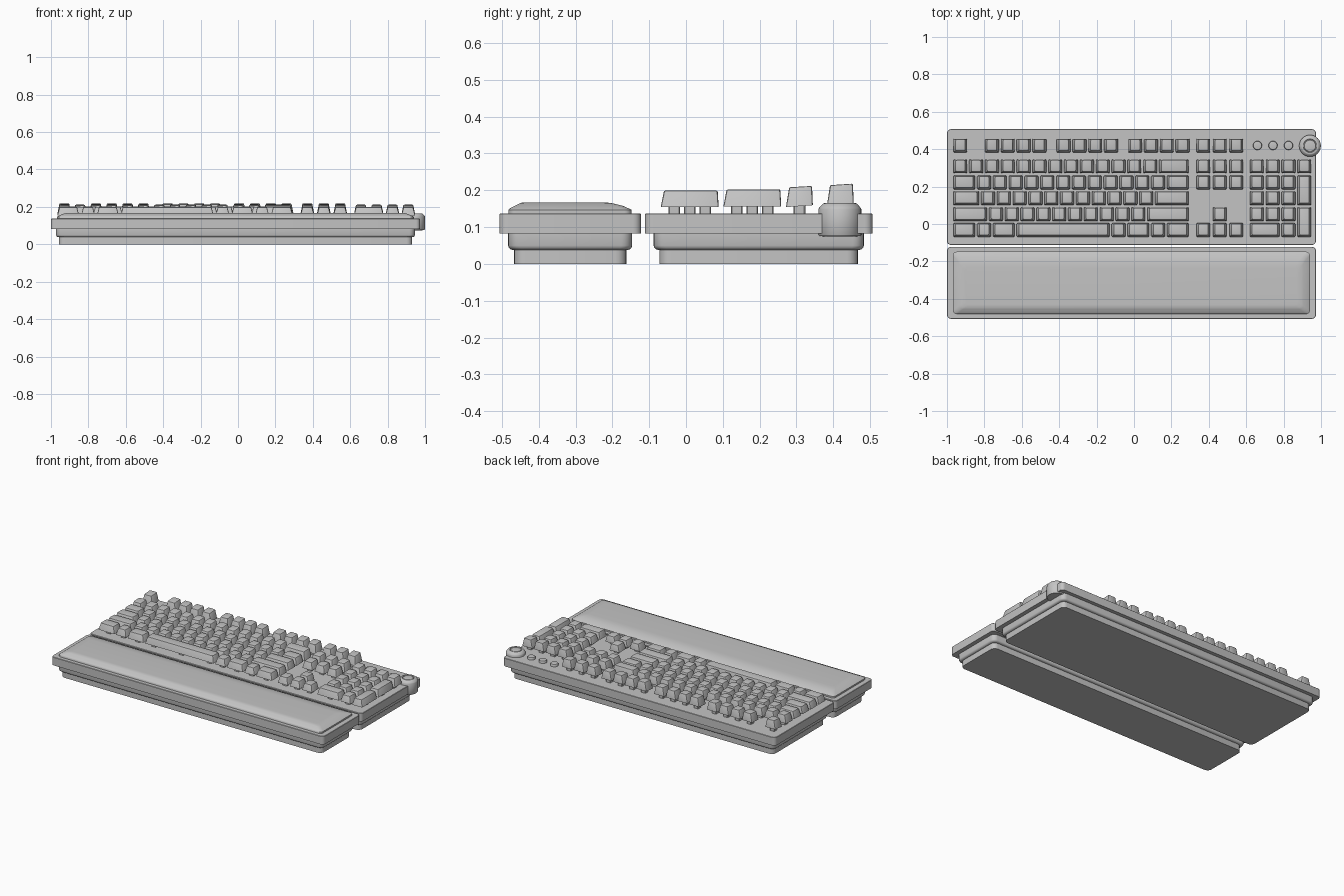
import bpy, bmesh, math

if "Cube" in bpy.data.objects:
    bpy.data.objects.remove(bpy.data.objects["Cube"])

grey = bpy.data.materials.new("plain_grey")
grey.diffuse_color = (0.55, 0.55, 0.55, 1)
grey.use_nodes = True
grey.node_tree.nodes["Principled BSDF"].inputs["Base Color"].default_value = grey.diffuse_color


def ring(bm, x0, x1, y0, y1, z, r, slope=0.0, seg=4):
    """Rounded rectangle of vertices, optionally tilted front to back."""
    yc = (y0 + y1) / 2
    out = []
    corners = [(x1 - r, y1 - r, 0), (x0 + r, y1 - r, 90), (x0 + r, y0 + r, 180), (x1 - r, y0 + r, 270)]
    for cx, cy, a in corners:
        for i in range(seg + 1):
            t = math.radians(a + 90 * i / seg)
            x, y = cx + r * math.cos(t), cy + r * math.sin(t)
            out.append(bm.verts.new((x, y, z + slope * (y - yc))))
    return out


def skin(bm, rings):
    """Join stacked rings into a closed solid."""
    for a, b in zip(rings, rings[1:]):
        n = len(a)
        for i in range(n):
            j = (i + 1) % n
            bm.faces.new((a[i], a[j], b[j], b[i]))
    bm.faces.new(rings[0][::-1])
    bm.faces.new(rings[-1])


def finish(bm, name, angle=35):
    me = bpy.data.meshes.new(name)
    bm.to_mesh(me)
    bm.free()
    ob = bpy.data.objects.new(name, me)
    bpy.context.collection.objects.link(ob)
    me.materials.append(grey)
    bpy.ops.object.select_all(action='DESELECT')
    ob.select_set(True)
    bpy.context.view_layer.objects.active = ob
    bpy.ops.object.shade_smooth_by_angle(angle=math.radians(angle))
    return ob


def slab(name, box, layers, seg=5, angle=35):
    """Layers: (z, x inset, front inset, back inset, corner radius)."""
    x0, x1, y0, y1 = box
    bm = bmesh.new()
    skin(bm, [ring(bm, x0 + ix, x1 - ix, y0 + f, y1 - b, z, r, 0, seg) for z, ix, f, b, r in layers])
    return finish(bm, name, angle)


def lathe(name, x, y, profile, seg=40):
    bm = bmesh.new()
    rings = [[bm.verts.new((x + r * math.cos(2 * math.pi * i / seg), y + r * math.sin(2 * math.pi * i / seg), z))
              for i in range(seg)] for r, z in profile]
    skin(bm, rings)
    return finish(bm, name)


# Case and wrist rest: foot, rounded belly, top plate
PLATE = [(.083, 0, 0, 0, .022), (.135, 0, 0, 0, .022), (.137, .002, .002, .002, .02)]
for name, y0, y1 in (("keyboard", -.112, .507), ("wrist_rest", -.507, -.122)):
    box = (-1.0, .973, y0, y1)
    slab(name + "_plate", box, PLATE)
    slab(name + "_belly", box, [(z, .027 + i, .024 + i, .024 + i, .03) for z, i in
                                ((.038, .012), (.040, .006), (.044, .002), (.05, 0), (.083, 0))])
    slab(name + "_foot", box, [(z, .042, .04, .04, .03) for z in (0, .042)])

# Soft pad on the wrist rest
slab("wrist_pad", (-.968, .94, -.482, -.148),
     [(.136, 0, 0, 0, .02), (.147, 0, 0, 0, .02), (.151, .006, .004, .008, .02), (.158, .022, .018, .024, .02),
      (.163, .034, .027, .044, .02), (.166, .045, .033, .058, .02), (.1675, .065, .05, .085, .02)], angle=50)

# Key rows: centre y, bottom z, top z, tilt
U, PITCH, X0 = .0846, .084, -.971
ROWS = {"F": (.419, .160, .216, .07), "N": (.308, .157, .210, .06), "Q": (.222, .156, .202, .02),
        "A": (.138, .156, .201, 0), "Z": (.052, .155, .199, -.02), "S": (-.032, .155, .199, 0)}


def key(bm, row, start, w=1.0, rows=1):
    """Tapered cap plus its stem; start and w are in key units."""
    yc, zb, zt, tilt = ROWS[row]
    h = .0365
    x0 = X0 + start * U + .0055
    x1 = X0 + (start + w) * U - .0055
    y0, y1 = yc - h - (rows - 1) * PITCH, yc + h
    if rows > 1:
        tilt = 0
    layers = [(zb, 0, 0, 0, .005), (zt - .004, .010, .008, .002, .007),
              (zt - .001, .0115, .0095, .0035, .007), (zt, .0145, .0125, .0065, .006)]
    skin(bm, [ring(bm, x0 + i, x1 - i, y0 + f, y1 - b, z, r, tilt if k else tilt * 1.2, 2)
              for k, (z, i, f, b, r) in enumerate(layers)])
    xm, ym, s = (x0 + x1) / 2, (y0 + y1) / 2, .016
    for dx in ((-.2, 0, .2) if w > 4 else (0,)):
        skin(bm, [ring(bm, xm + dx - s, xm + dx + s, ym - s, ym + s, z, .003, 0, 1) for z in (.134, zb + .004)])


def run(bm, row, start, widths):
    for w in widths:
        key(bm, row, start, w)
        start += w


# Main letter block
bm = bmesh.new()
run(bm, "N", 0, [1] * 13 + [2])
run(bm, "Q", 0, [1.5] + [1] * 12 + [1.5])
run(bm, "A", 0, [1.75] + [1] * 11 + [2.25])
run(bm, "Z", 0, [2.25] + [1] * 10 + [2.75])
run(bm, "S", 0, [1.5, 1, 1.5, 6, 1, 1.5, 1, 1.5])
finish(bm, "main_keys")

# Function row
bm = bmesh.new()
key(bm, "F", 0)
for s in (2, 7 - .45, 11.05):
    run(bm, "F", s if s != 6.55 else 6.53, [1] * 4)
finish(bm, "function_keys")

# Navigation and arrow keys
bm = bmesh.new()
NAV = 15.36
for r in "FNQS":
    for i in range(3):
        key(bm, r, NAV + i * 1.04)
key(bm, "Z", NAV + 1.04)
finish(bm, "navigation_keys")

# Number pad
bm = bmesh.new()
PAD = 18.74
run(bm, "N", PAD, [1] * 4)
for r in "QAZ":
    run(bm, r, PAD, [1] * 3)
run(bm, "S", PAD, [2, 1])
key(bm, "Q", PAD + 3, 1, 2)
key(bm, "Z", PAD + 3, 1, 2)
finish(bm, "number_pad_keys")

# Small round buttons
for i in range(3):
    lathe("round_button_%d" % (i + 1), .66 + i * .083, .42,
          [(.024, .134), (.024, .149), (.022, .152), (.018, .153)], 24)

# Volume knob at the corner
lathe("volume_knob", .941, .418,
      [(.045, .075), (.056, .076), (.058, .079), (.058, .149), (.056, .153), (.046, .164), (.043, .165),
       (.036, .165), (.034, .160), (.032, .160), (.030, .164), (.026, .165)])
